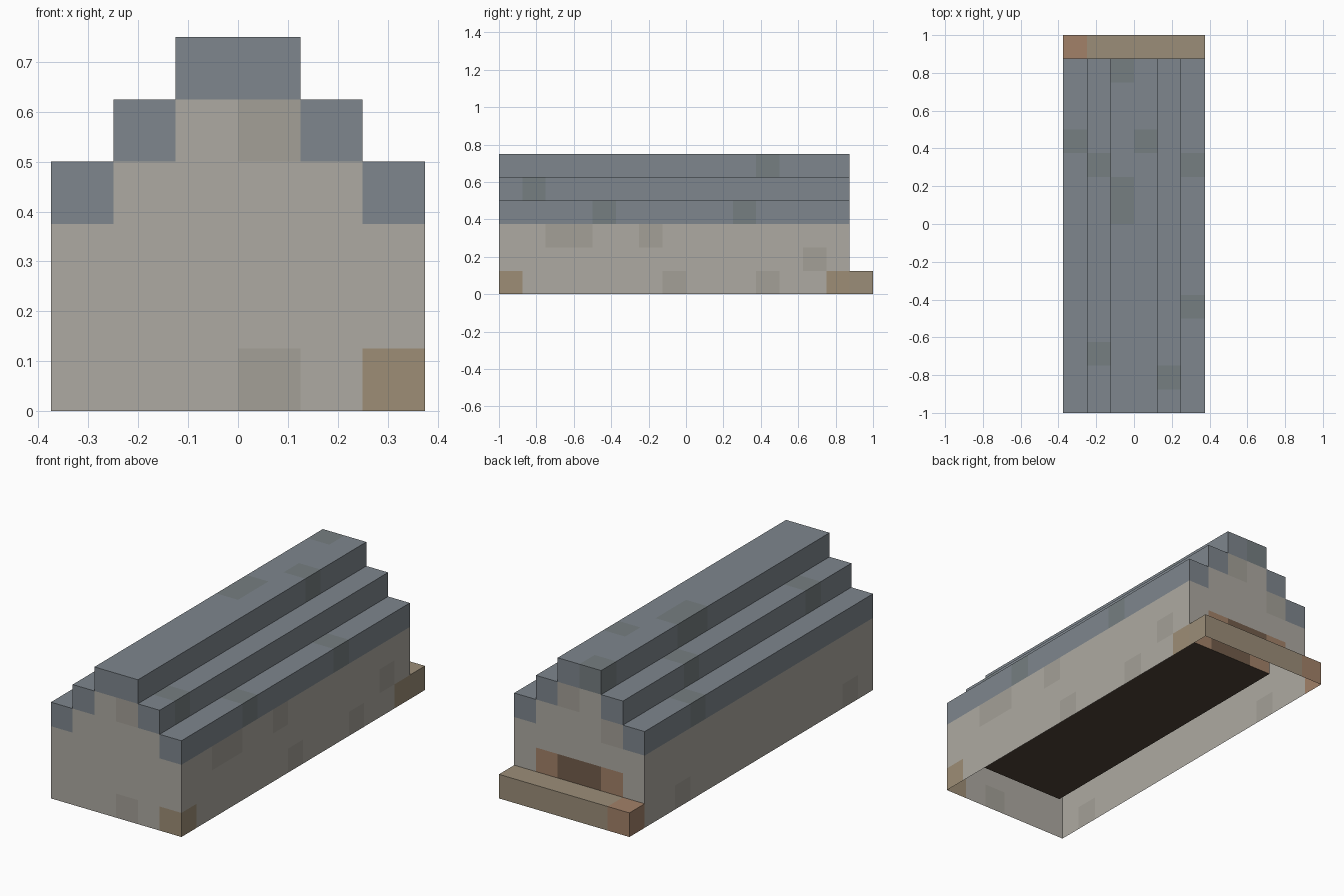
import bpy, bmesh, random
from mathutils import Vector

if "Cube" in bpy.data.objects:
    bpy.data.objects.remove(bpy.data.objects["Cube"])

U = 0.125                      # edge length of one block
random.seed(4)

def material(name, rgb):
    m = bpy.data.materials.new(name)
    m.diffuse_color = (*rgb, 1)
    m.use_nodes = True
    m.node_tree.nodes["Principled BSDF"].inputs["Base Color"].default_value = m.diffuse_color
    return m

COLOURS = {                    # part: (main colour, weathered colour)
    "stone_walls":   ((0.42, 0.40, 0.36), (0.37, 0.35, 0.31)),
    "slate_roof":    ((0.21, 0.24, 0.27), (0.18, 0.21, 0.22)),
    "wood_floor":    ((0.08, 0.055, 0.04), (0.07, 0.05, 0.035)),
    "back_step":     ((0.33, 0.27, 0.19), (0.36, 0.22, 0.14)),
    "corner_blocks": ((0.34, 0.27, 0.18), (0.34, 0.27, 0.18)),
    "door_posts":    ((0.36, 0.22, 0.14), (0.36, 0.22, 0.14)),
    "door":          ((0.17, 0.11, 0.07), (0.17, 0.11, 0.07)),
}

def part_at(i, j, k):
    """Name of the part filling a block of the grid, or None if empty."""
    ring = i if i >= 0 else -i - 1          # 0 at the ridge, 2 at the eaves
    if j == 7:
        return "back_step" if k == 0 else None
    top = 5 - ring                          # roof steps down from the ridge
    if k > top:
        return None
    if k == top:
        return "slate_roof"
    if i == 2 and k == 0 and j in (-8, 6):
        return "corner_blocks"
    if j == 6 and k == 1 and ring < 2:
        return "door_posts" if ring else "door"
    if ring == 2 or j in (-8, 6):
        return "stone_walls"
    return "wood_floor" if k == 0 else None  # hollow room above the floor

cells = {}
for i in range(-3, 3):
    for j in range(-8, 8):
        for k in range(6):
            name = part_at(i, j, k)
            if name:
                cells[(i, j, k)] = name

# Weathered blocks: a few at random, plus the reddish end of the step
worn = {c for c, n in cells.items()
        if n in ("stone_walls", "slate_roof") and random.random() < 0.08}
worn.add((-3, 7, 0))

def block_faces(bm, cell):
    """Add the exposed sides of one block; the underside on the ground stays open."""
    centre = (Vector(cell) + Vector((0.5, 0.5, 0.5))) * U
    for axis in range(3):
        for sign in (-1, 1):
            n = Vector((0, 0, 0))
            n[axis] = sign
            neighbour = tuple(int(c + d) for c, d in zip(cell, n))
            if neighbour in cells or neighbour[2] < 0:
                continue
            a = Vector((0, 0, 0))
            a[(axis + 1) % 3] = 1
            b = n.cross(a)
            verts = [bm.verts.new(centre + (n + a * s + b * t) * U / 2)
                     for s, t in ((-1, -1), (1, -1), (1, 1), (-1, 1))]
            bm.faces.new(verts).material_index = int(cell in worn)

# One object per part, with coplanar block faces merged into clean panels
for name, colours in COLOURS.items():
    bm = bmesh.new()
    for cell, part in cells.items():
        if part == name:
            block_faces(bm, cell)
    bmesh.ops.remove_doubles(bm, verts=bm.verts, dist=1e-4)
    bmesh.ops.dissolve_limit(bm, angle_limit=0.01, verts=bm.verts,
                             edges=bm.edges, delimit={'MATERIAL'})
    mesh = bpy.data.meshes.new(name)
    bm.to_mesh(mesh)
    bm.free()
    for label, rgb in zip(("main", "weathered"), colours):
        mesh.materials.append(material(f"{name}_{label}", rgb))
    bpy.context.collection.objects.link(bpy.data.objects.new(name, mesh))
